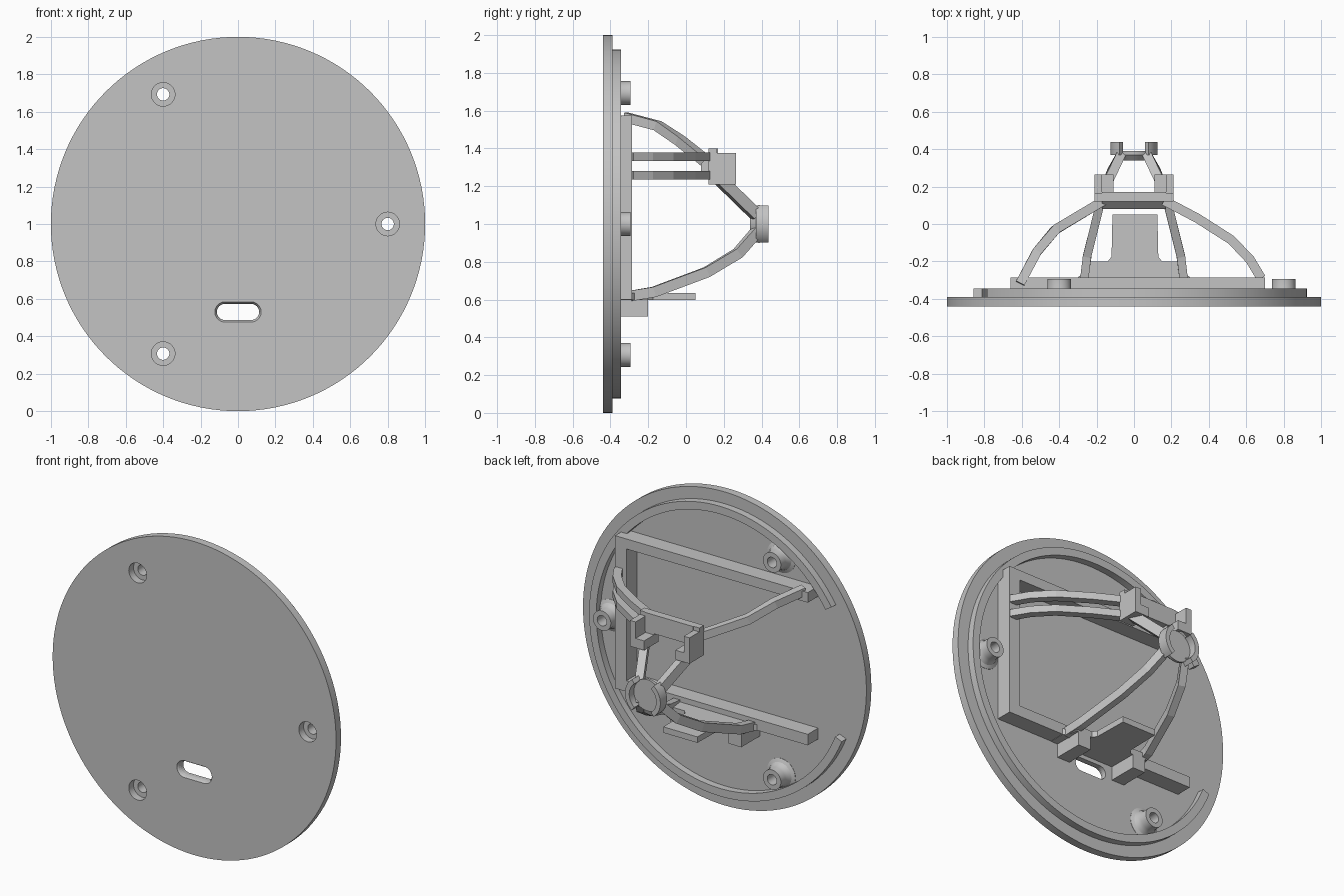
import bpy, bmesh
from math import cos, sin, pi, radians
from mathutils import Vector

cube = bpy.data.objects.get("Cube")
if cube:
    bpy.data.objects.remove(cube)

grey = bpy.data.materials.new("plain grey")
grey.use_nodes = True
GREY = (0.55, 0.55, 0.55, 1)
grey.diffuse_color = GREY
grey.node_tree.nodes["Principled BSDF"].inputs["Base Color"].default_value = GREY

AXES = {"x": lambda p, h: (h, p[0], p[1]),
        "y": lambda p, h: (p[0], h, p[1]),
        "z": lambda p, h: (p[0], p[1], h)}


def finish(name, bm, smooth=False):
    bmesh.ops.recalc_face_normals(bm, faces=bm.faces)
    mesh = bpy.data.meshes.new(name)
    bm.to_mesh(mesh)
    bm.free()
    mesh.materials.append(grey)
    ob = bpy.data.objects.new(name, mesh)
    bpy.context.collection.objects.link(ob)
    if smooth:
        bpy.ops.object.select_all(action="DESELECT")
        ob.select_set(True)
        bpy.context.view_layer.objects.active = ob
        bpy.ops.object.shade_smooth_by_angle(angle=radians(30))
    return ob


def loft(name, loops, closed=False, smooth=False):
    """Skin a list of equal-length point loops, capped unless closed."""
    bm = bmesh.new()
    rows = [[bm.verts.new(p) for p in loop] for loop in loops]
    n = len(rows[0])
    pairs = list(zip(rows, rows[1:])) + ([(rows[-1], rows[0])] if closed else [])
    for a, b in pairs:
        for i in range(n):
            j = (i + 1) % n
            bm.faces.new((a[i], a[j], b[j], b[i]))
    if not closed:
        bm.faces.new(rows[0])
        bm.faces.new(rows[-1])
    return finish(name, bm, smooth)


def prism(name, pts, axis, lo, hi, smooth=False):
    return loft(name, [[AXES[axis](p, h) for p in pts] for h in (lo, hi)], smooth=smooth)


def box(name, x, y, z):
    return prism(name, [(x[0], y[0]), (x[1], y[0]), (x[1], y[1]), (x[0], y[1])], "z", *z)


def circle(r, cx=0, cz=1, n=48):
    return [(cx + r * cos(2 * pi * i / n), cz + r * sin(2 * pi * i / n)) for i in range(n)]


def arc_band(r_in, r_out, start, end, n):
    def arc(r):
        return [(r * cos(radians(start + (end - start) * i / n)),
                 1 + r * sin(radians(start + (end - start) * i / n))) for i in range(n + 1)]
    return arc(r_out) + arc(r_in)[::-1]


def lathe(name, profile, cx, cz, n=40):
    """Turn a closed (radius, y) profile around a y-parallel axis."""
    loops = [[(cx + r * cos(2 * pi * i / n), y, cz + r * sin(2 * pi * i / n))
              for r, y in profile] for i in range(n)]
    return loft(name, loops, closed=True, smooth=True)


def strut(name, path, up, width, height):
    """Rectangular bar along a bent path."""
    pts, loops = [Vector(p) for p in path], []
    for i, p in enumerate(pts):
        t = (pts[min(i + 1, len(pts) - 1)] - pts[max(i - 1, 0)]).normalized()
        side = t.cross(Vector(up)).normalized()
        top = side.cross(t)
        s, h = side * width / 2, top * height / 2
        loops.append([p + s + h, p - s + h, p - s - h, p + s - h])
    return loft(name, loops)


def stadium(half, r, cz, y, n=12):
    pts = []
    for cx, a0 in ((half, -pi / 2), (-half, pi / 2)):
        pts += [(cx + r * cos(a0 + pi * i / n), y, cz + r * sin(a0 + pi * i / n))
                for i in range(n + 1)]
    return pts


def cut(ob, cutter):
    mod = ob.modifiers.new("cut", "BOOLEAN")
    mod.operation, mod.solver, mod.object = "DIFFERENCE", "EXACT", cutter
    bpy.context.view_layer.objects.active = ob
    bpy.ops.object.modifier_apply(modifier=mod.name)
    bpy.data.objects.remove(cutter)


# Round base plate with counterbored screw holes and a rounded slot
BACK = -0.39
plate = prism("base_plate", circle(1, n=128), "y", -0.44, BACK, smooth=True)
screws = [(0.8 * cos(radians(a)), 1 + 0.8 * sin(radians(a))) for a in (0, 120, 240)]
for x, z in screws:
    cut(plate, prism("screw_cutter", circle(0.063, x, z), "y", -0.5, -0.3))
slot = [(0.054, -0.46), (0.054, -0.44), (0.047, -0.43), (0.043, -0.415), (0.043, -0.3)]
cut(plate, loft("slot_cutter", [stadium(0.07, r, 0.53, y) for r, y in slot]))

# Screw posts with flared feet
post = [(0.033, -0.392), (0.033, -0.295), (0.063, -0.295), (0.063, -0.34),
        (0.068, -0.36), (0.079, -0.378), (0.1, -0.388), (0.1, -0.392)]
for i, (x, z) in enumerate(screws):
    lathe("screw_post_%d" % (i + 1), post, x, z)

# Locating rim, open on one side
prism("locating_rim", arc_band(0.875, 0.925, -158, 148, 96), "y", -0.395, -0.345, smooth=True)

# Three-sided frame
prism("frame", [(-0.66, 1.574), (0.7, 1.574), (0.7, 0.6), (-0.66, 0.6), (-0.66, 0.67),
                (0.62, 0.67), (0.62, 1.51), (-0.66, 1.51)], "y", -0.395, -0.285)

# Shelf with a tongue, and the two feet beside the slot
prism("shelf", [(-0.3, -0.39), (-0.3, -0.285), (-0.275, -0.265), (-0.265, -0.2),
                (-0.14, -0.2), (-0.12, -0.175), (-0.115, 0.05), (0.125, 0.05),
                (0.13, -0.175), (0.15, -0.2), (0.265, -0.2), (0.275, -0.265),
                (0.3, -0.285), (0.3, -0.39)], "z", 0.598, 0.636)
for side, s in (("left", 1), ("right", -1)):
    xs = sorted((s * 0.16, s * 0.25))
    box("shelf_foot_" + side, xs, (-0.395, -0.2), (0.51, 0.6))

    # Holder cheeks: tall front jaw, outer wall and lower lip
    box("holder_jaw_" + side, sorted((s * 0.11, s * 0.21)), (0.12, 0.165), (1.21, 1.4))
    box("holder_wall_" + side, sorted((s * 0.17, s * 0.21)), (0.12, 0.265), (1.21, 1.375))
    box("holder_lip_" + side, sorted((s * 0.11, s * 0.18)), (0.12, 0.265), (1.21, 1.27))

    # Bent legs from the shelf, and stays from the holder, to the end cap
    strut("lower_leg_" + side, [(s * 0.265, -0.29, 0.62), (s * 0.25, -0.17, 0.64),
          (s * 0.18, 0.11, 0.745), (s * 0.125, 0.275, 0.845), (s * 0.07, 0.375, 0.96)],
          (0, 0, 1), 0.045, 0.055)
    strut("upper_stay_" + side, [(s * 0.16, 0.18, 1.235), (s * 0.07, 0.37, 1.05)],
          (0, 0, 1), 0.05, 0.06)

    # Curved lips of the end cap
    mid = 0 if s > 0 else 180
    prism("cap_lip_" + side, arc_band(0.095, 0.125, mid - 52, mid + 52, 16),
          "y", 0.37, 0.437, smooth=True)

# Crossbar of the holder
prism("holder_crossbar", [(0.12, 1.4), (0.17, 1.4), (0.17, 1.28), (0.08, 1.28), (0.08, 1.32),
                          (0.12, 1.36)], "x", -0.17, 0.17)

# Two level side arms and one sloping arm
for name, z in (("upper", 1.355), ("lower", 1.258)):
    strut("side_arm_" + name, [(0.68, -0.29), (0.62, -0.19), (0.52, -0.085), (0.34, 0.03),
                               (0.16, 0.125)] and
          [(0.68, -0.29, z), (0.62, -0.19, z), (0.52, -0.085, z), (0.34, 0.03, z),
           (0.16, 0.125, z)], (0, 0, 1), 0.05, 0.045)
strut("sloping_arm", [(-0.61, -0.32, 1.565), (-0.52, -0.15, 1.52), (-0.42, -0.03, 1.44),
                      (-0.17, 0.12, 1.32)], (0, 0, 1), 0.05, 0.05)

# End cap: tapered round seat
loft("end_cap", [[AXES["y"](p, y) for p in circle(r)]
                 for r, y in ((0.07, 0.34), (0.098, 0.37), (0.1, 0.39))], smooth=True)
